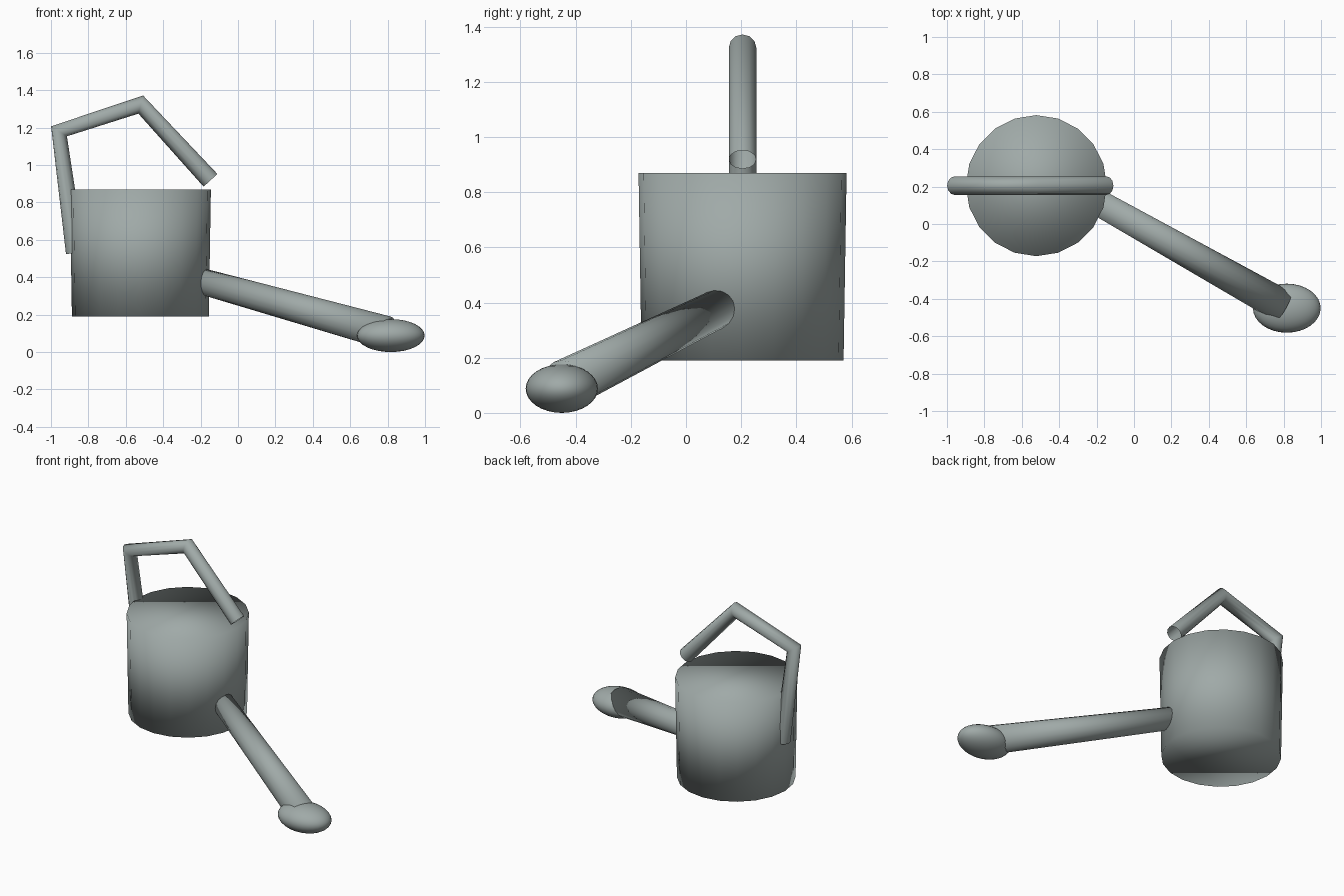
import bpy
from mathutils import Vector

if "Cube" in bpy.data.objects:
    bpy.data.objects.remove(bpy.data.objects["Cube"])

metal = bpy.data.materials.new("grey_metal")
metal.diffuse_color = (0.35, 0.40, 0.39, 1)
metal.use_nodes = True
metal.node_tree.nodes["Principled BSDF"].inputs["Base Color"].default_value = metal.diffuse_color


def finish(name):
    """Name the active object, shade it smooth and colour it."""
    ob = bpy.context.object
    ob.name = name
    ob.data.materials.append(metal)
    for p in ob.data.polygons:
        p.use_smooth = True
    return ob


def tapered_tube(name, start, end, r1, r2, sides):
    """Closed cone frustum between two points."""
    a, b = Vector(start), Vector(end)
    d = b - a
    bpy.ops.mesh.primitive_cone_add(
        vertices=sides, radius1=r1, radius2=r2, depth=d.length,
        end_fill_type='NGON', location=(a + b) / 2,
        rotation=d.to_track_quat('Z', 'Y').to_euler())
    return finish(name)


# Can body, slightly wider at the top
tapered_tube("body", (-0.522, 0.205, 0.19), (-0.522, 0.205, 0.87), 0.366, 0.377, 20)

# Spout, widening from the body to the head
tapered_tube("spout", (-0.20, 0.12, 0.38), (0.795, -0.44, 0.103), 0.07, 0.09, 16)

# Flattened sprinkler head
bpy.ops.mesh.primitive_uv_sphere_add(segments=32, ring_count=16, radius=1,
                                     location=(0.817, -0.45, 0.088))
bpy.context.object.scale = (0.181, 0.131, 0.088)
finish("sprinkler_head")

# Bent carrying handle: open tube along four points
curve = bpy.data.curves.new("handle", 'CURVE')
curve.dimensions = '3D'
curve.bevel_depth = 0.05
curve.bevel_resolution = 4
curve.use_fill_caps = False
path = [(-0.87, 0.53), (-0.957, 1.18), (-0.52, 1.323), (-0.147, 0.918)]
spline = curve.splines.new('POLY')
spline.points.add(len(path) - 1)
for pt, (x, z) in zip(spline.points, path):
    pt.co = (x, 0.205, z, 1)
handle = bpy.data.objects.new("handle", curve)
bpy.context.collection.objects.link(handle)
bpy.ops.object.select_all(action='DESELECT')
handle.select_set(True)
bpy.context.view_layer.objects.active = handle
bpy.ops.object.convert(target='MESH')
finish("handle")
